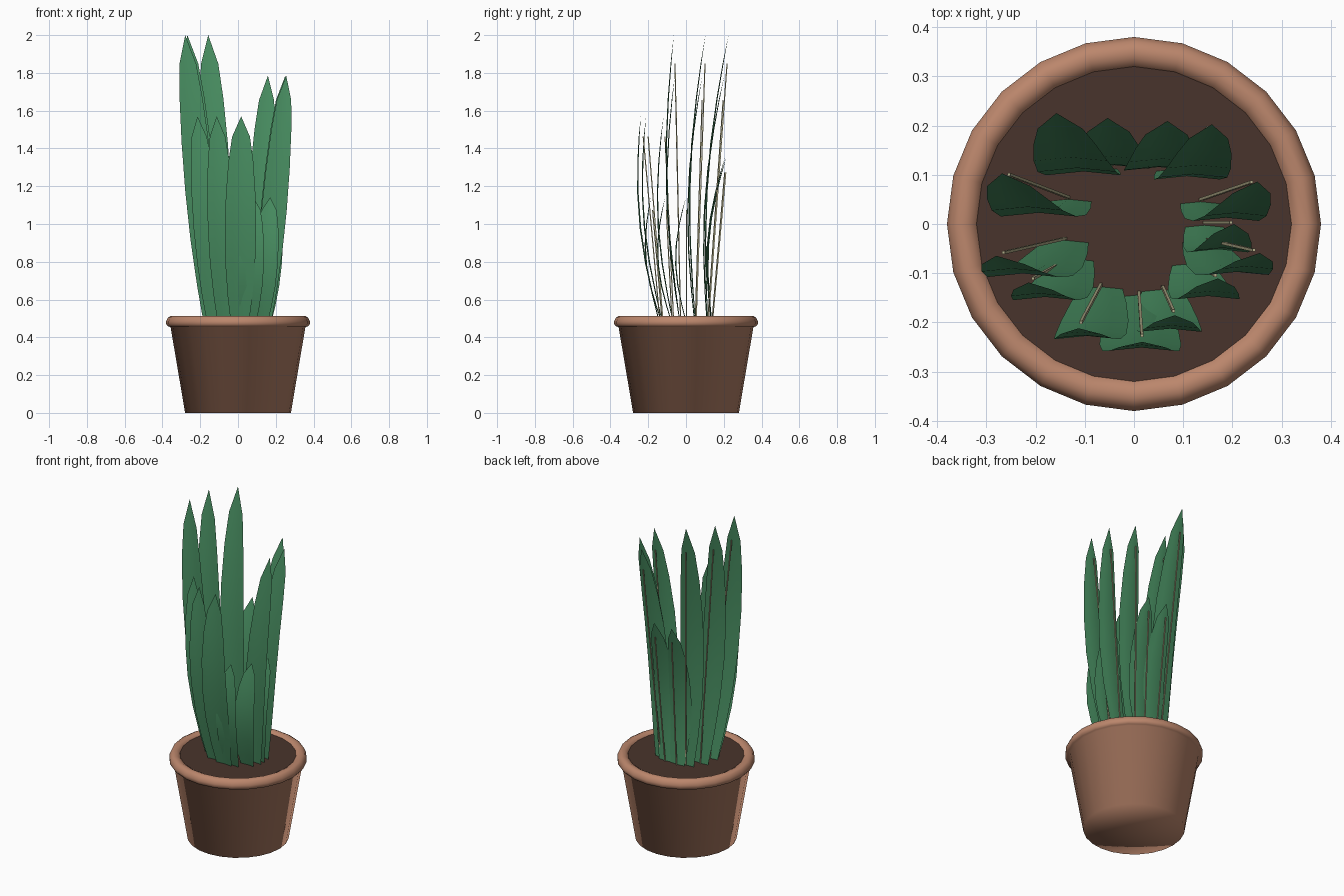
import bpy
import bmesh
import math
from mathutils import Vector

cube = bpy.data.objects.get("Cube")
if cube:
    bpy.data.objects.remove(cube, do_unlink=True)


def material(name, rgb):
    mat = bpy.data.materials.new(name)
    mat.use_nodes = True
    mat.diffuse_color = (*rgb, 1)
    bsdf = mat.node_tree.nodes["Principled BSDF"]
    bsdf.inputs["Base Color"].default_value = (*rgb, 1)
    bsdf.inputs["Roughness"].default_value = 0.8
    return mat


TERRACOTTA = material("terracotta", (0.50, 0.24, 0.15))
SOIL = material("dark soil", (0.066, 0.034, 0.025))
GREEN = material("leaf green", (0.065, 0.27, 0.12))
RIB = material("pale rib", (0.46, 0.43, 0.26))


def finish(name, bm, mat, angle):
    mesh = bpy.data.meshes.new(name)
    bm.to_mesh(mesh)
    bm.free()
    mesh.materials.append(mat)
    obj = bpy.data.objects.new(name, mesh)
    bpy.context.collection.objects.link(obj)
    bpy.ops.object.select_all(action="DESELECT")
    obj.select_set(True)
    bpy.context.view_layer.objects.active = obj
    bpy.ops.object.shade_smooth_by_angle(angle=math.radians(angle))


def lathe(name, profile, mat, segments=24):
    """Revolve (radius, height) points around z."""
    bm = bmesh.new()
    rings = []
    for r, z in profile:
        if r == 0:
            rings.append([bm.verts.new((0, 0, z))] * segments)
        else:
            turn = [math.tau * i / segments for i in range(segments)]
            rings.append([bm.verts.new((r * math.cos(a), r * math.sin(a), z)) for a in turn])
    for low, high in zip(rings, rings[1:]):
        for i in range(segments):
            j = (i + 1) % segments
            quad = [low[i], low[j], high[j], high[i]]
            bm.faces.new(list(dict.fromkeys(quad)))
    bmesh.ops.recalc_face_normals(bm, faces=bm.faces)
    finish(name, bm, mat, 120)


# Pot with a rounded rim, and the soil disc inside it
lathe("pot", [(0, 0), (0.28, 0), (0.357, 0.455), (0.37, 0.457), (0.38, 0.47),
              (0.38, 0.485), (0.371, 0.505), (0.355, 0.514), (0.338, 0.512),
              (0.322, 0.503), (0.316, 0.485), (0.31, 0.46)], TERRACOTTA)
lathe("soil", [(0.32, 0.5), (0, 0.5)], SOIL)

# Share of a blade's full width at each fraction of its height
OUTLINE = [(0, 0.6), (0.12, 0.79), (0.28, 0.95), (0.45, 1), (0.62, 0.94),
           (0.78, 0.79), (0.9, 0.57), (1, 0)]
BASE_Z = 0.49
BASE_RADIUS = 0.142
BOW = 0.052
FOLD = 0.1


def spine(t, angle, reach, top):
    """Point on the straight, outward leaning axis of a leaf."""
    r = BASE_RADIUS + (reach - BASE_RADIUS) * t
    return Vector((r * math.cos(angle), r * math.sin(angle), BASE_Z + (top - BASE_Z) * t))


def leaf(index, degrees, reach, top, width):
    path = (math.radians(degrees), reach, top)

    # Blade bowed towards the front, with a slight fold
    bm = bmesh.new()
    rows = []
    for t, share in OUTLINE:
        half = width * share
        mid = spine(t, *path) - Vector((0, BOW * math.sin(math.pi * t), 0))
        if half == 0:
            rows.append([bm.verts.new(mid)] * 5)
        else:
            rows.append([bm.verts.new(mid + Vector((s * half, -FOLD * half * abs(s), 0)))
                         for s in (-1, -0.5, 0, 0.5, 1)])
    for low, high in zip(rows, rows[1:]):
        for i in range(4):
            quad = [low[i], low[i + 1], high[i + 1], high[i]]
            bm.faces.new(list(dict.fromkeys(quad)))
    finish(f"leaf_{index}", bm, GREEN, 60)

    # Slim straight rib behind the blade
    bm = bmesh.new()
    rows = []
    for t in (0, 0.9):
        mid = spine(t, *path)
        rows.append([bm.verts.new(mid + Vector((x, y, 0)))
                     for x, y in ((-0.003, 0), (0.003, 0), (0.003, 0.006), (-0.003, 0.006))])
    low, high = rows
    for i in range(4):
        j = (i + 1) % 4
        bm.faces.new([low[i], low[j], high[j], high[i]])
    bm.faces.new(high)
    bm.faces.new(low[::-1])
    bmesh.ops.recalc_face_normals(bm, faces=bm.faces)
    finish(f"leaf_rib_{index}", bm, RIB, 30)


# Ring of leaves: direction, reach at the tip, height of the tip, half width
LEAVES = [(159, 0.287, 2.0, 0.077), (193, 0.287, 2.0, 0.077), (125, 0.275, 2.0, 0.08),
          (19, 0.265, 1.785, 0.067), (347, 0.262, 1.785, 0.067), (52, 0.257, 1.785, 0.07),
          (209, 0.245, 1.57, 0.07), (242, 0.24, 1.57, 0.072), (274, 0.24, 1.57, 0.083),
          (72, 0.22, 1.36, 0.075), (104, 0.222, 1.36, 0.075),
          (294, 0.203, 1.14, 0.068), (327, 0.203, 1.14, 0.068), (0, 0.203, 1.14, 0.062)]
for number, spec in enumerate(LEAVES, 1):
    leaf(number, *spec)
